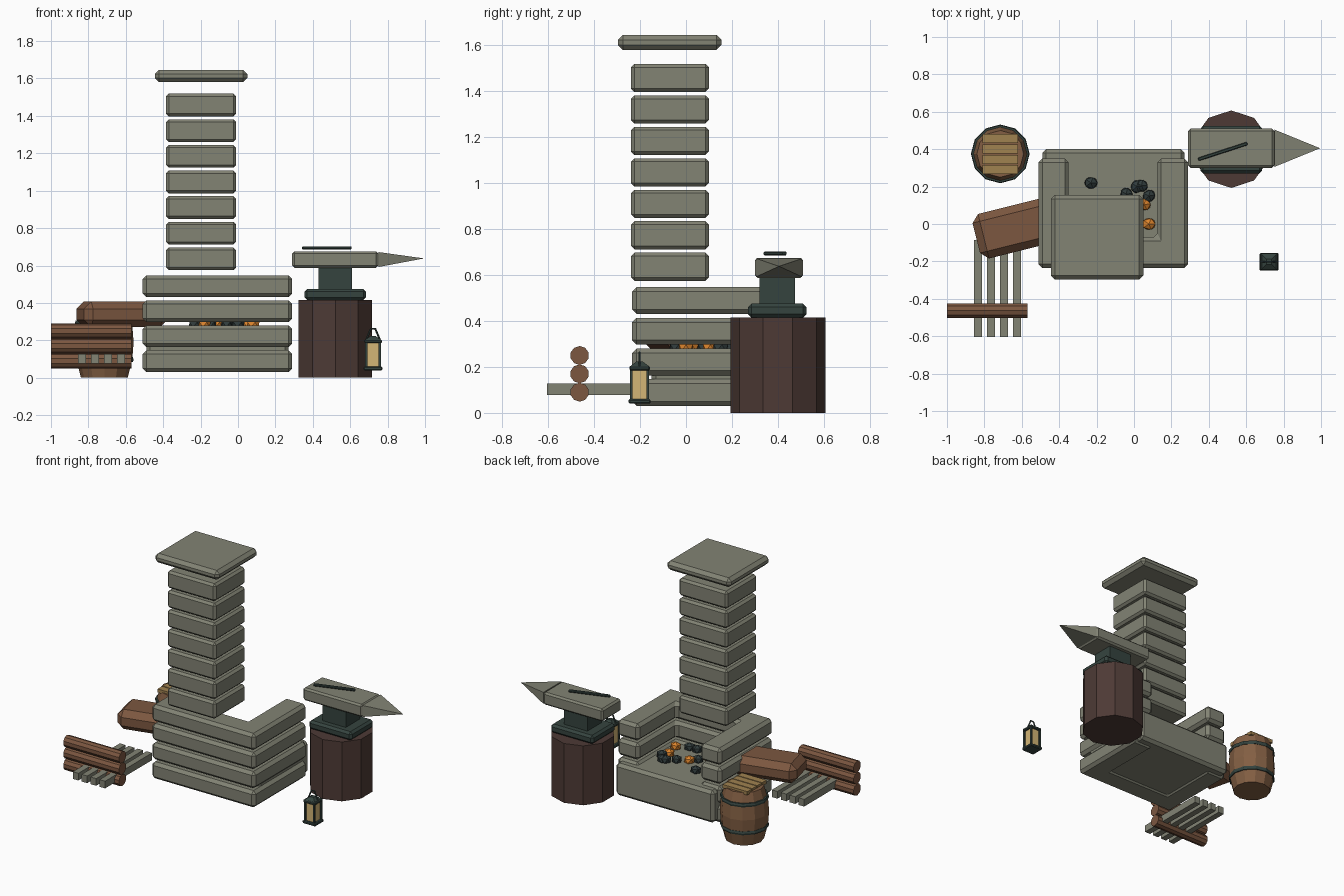
import bpy, bmesh, math
from mathutils import Vector, Matrix

if "Cube" in bpy.data.objects:
    bpy.data.objects.remove(bpy.data.objects["Cube"])


def material(name, hexcode):
    m = bpy.data.materials.new(name)
    rgb = [int(hexcode[i:i + 2], 16) / 255 for i in (0, 2, 4)]
    lin = [c / 12.92 if c < 0.04045 else ((c + 0.055) / 1.055) ** 2.4 for c in rgb]
    m.diffuse_color = (*lin, 1)
    m.use_nodes = True
    m.node_tree.nodes["Principled BSDF"].inputs["Base Color"].default_value = m.diffuse_color
    return m


STONE = material("stone", "828374")
IRON = material("dark iron", "35443f")
COAL = material("coal", "303b3b")
EMBER = material("ember", "dc842c")
STUMP = material("dark wood", "4d3a35")
LOG = material("log brown", "7c5740")
BARREL = material("barrel wood", "835f43")
PLANK = material("plank tan", "a08250")
GLASS = material("lamp glow", "d4b676")


def finish(name, bm, mats, bevel=0):
    bmesh.ops.recalc_face_normals(bm, faces=bm.faces[:])
    me = bpy.data.meshes.new(name)
    bm.to_mesh(me)
    bm.free()
    ob = bpy.data.objects.new(name, me)
    bpy.context.collection.objects.link(ob)
    for m in mats if isinstance(mats, list) else [mats]:
        me.materials.append(m)
    if bevel:
        b = ob.modifiers.new("bevel", "BEVEL")
        b.width, b.segments = bevel, 1
    return ob


def box(name, x, y, z, mat, bevel=0, angle=0):
    """Box from (min, max) ranges, optionally turned about its own centre."""
    bm = bmesh.new()
    size = [r[1] - r[0] for r in (x, y, z)]
    mid = [(r[1] + r[0]) / 2 for r in (x, y, z)]
    bmesh.ops.create_cube(bm, size=1, matrix=Matrix.Translation(mid)
                          @ Matrix.Rotation(angle, 4, "Z") @ Matrix.Diagonal((*size, 1)))
    return finish(name, bm, mat, bevel)


def prism(name, points, z0, z1, mat, bevel=0):
    bm = bmesh.new()
    face = bm.faces.new([bm.verts.new((x, y, z0)) for x, y in points])
    new = bmesh.ops.extrude_face_region(bm, geom=[face])["geom"]
    bmesh.ops.translate(bm, vec=(0, 0, z1 - z0),
                        verts=[g for g in new if isinstance(g, bmesh.types.BMVert)])
    return finish(name, bm, mat, bevel)


def cone(name, centre, r1, r2, depth, sides, mat, rot=Matrix()):
    bm = bmesh.new()
    bmesh.ops.create_cone(bm, cap_ends=True, segments=sides, radius1=r1, radius2=r2,
                          depth=depth, matrix=Matrix.Translation(centre) @ rot)
    return finish(name, bm, mat)


def lathe(name, centre, profile, sides, mat):
    """Revolve a (radius, z) profile and cap both ends."""
    bm = bmesh.new()
    rings = [[bm.verts.new((centre[0] + r * math.sin(2 * math.pi * i / sides),
                            centre[1] + r * math.cos(2 * math.pi * i / sides), z))
              for i in range(sides)] for r, z in profile]
    for a, b in zip(rings, rings[1:]):
        for i in range(sides):
            j = (i + 1) % sides
            bm.faces.new((a[i], a[j], b[j], b[i]))
    bm.faces.new(rings[0])
    bm.faces.new(rings[-1])
    return finish(name, bm, mat)


# Forge: hearth slab and four U-shaped stone courses, open at the back
box("hearth_slab", (-0.49, 0.27), (-0.15, 0.40), (0.04, 0.265), STONE, 0.02)
U = [(-0.51, 0.35), (-0.51, -0.235), (0.29, -0.235), (0.29, 0.35),
     (0.125, 0.35), (0.125, -0.07), (-0.35, -0.07), (-0.35, 0.35)]
for i in range(4):
    z = 0.03 + 0.1335 * i
    prism(f"wall_course_{i}", U, z, z + 0.117, STONE, 0.02)

# Chimney blocks and cap
for i in range(7):
    z = 0.575 + 0.137 * i
    box(f"chimney_block_{i}", (-0.385, -0.01), (-0.24, 0.10), (z, z + 0.122), STONE, 0.015)
box("chimney_cap", (-0.445, 0.05), (-0.297, 0.155), (1.58, 1.645), STONE, 0.022)

# Coals and embers
COALS = [(-0.23, 0.22), (0.015, 0.2), (0.04, 0.205), (0.08, 0.15), (-0.04, 0.16),
         (0.0, -0.04), (-0.06, -0.04), (-0.15, 0.08)]
EMBERS = [(0.08, 0.0), (-0.11, 0.12), (0.055, 0.105), (-0.18, 0.02)]
for kind, spots, mat in (("coal", COALS, COAL), ("ember", EMBERS, EMBER)):
    for i, (x, y) in enumerate(spots):
        bm = bmesh.new()
        bmesh.ops.create_icosphere(bm, subdivisions=1, radius=0.039,
                                   matrix=Matrix.Translation((x, y, 0.283))
                                   @ Matrix.Rotation(i * 1.3, 4, "Z")
                                   @ Matrix.Diagonal((1, 0.9, 0.8, 1)))
        finish(f"{kind}_{i}", bm, mat)

# Bellows block pushed into the forge's left wall
box("bellows", (-0.85, -0.39), (-0.142, 0.103), (0.27, 0.408), LOG, 0.04, math.radians(14))

# Anvil on its stump
lathe("stump", (0.52, 0.40), [(0.207, 0), (0.207, 0.415)], 10, STUMP)
box("anvil_foot", (0.355, 0.685), (0.27, 0.525), (0.415, 0.475), IRON, 0.015)
box("anvil_waist", (0.43, 0.61), (0.32, 0.475), (0.47, 0.595), IRON)
box("anvil_body", (0.29, 0.75), (0.30, 0.51), (0.587, 0.675), STONE, 0.012)
bm = bmesh.new()
base = [bm.verts.new((0.75, y, z)) for y, z in
        ((0.305, 0.592), (0.505, 0.592), (0.505, 0.672), (0.305, 0.672))]
tip = bm.verts.new((0.995, 0.405, 0.638))
bm.faces.new(base)
for i in range(4):
    bm.faces.new((base[i], base[(i + 1) % 4], tip))
finish("anvil_horn", bm, STONE)
box("iron_rod", (0.337, 0.613), (0.379, 0.397), (0.686, 0.702), IRON, 0.004, math.radians(18))

# Barrel with two hoops and a planked lid
BC = (-0.715, 0.375)
lathe("barrel", BC, [(0.125, 0), (0.15, 0.1), (0.157, 0.19), (0.15, 0.28), (0.125, 0.37)],
      12, BARREL)
for i, z in enumerate((0.085, 0.28)):
    lathe(f"barrel_hoop_{i}", BC, [(0.153, z), (0.157, z + 0.012), (0.153, z + 0.025)], 12, IRON)
for i in range(4):
    y = BC[1] - 0.108 + 0.055 * i
    box(f"lid_plank_{i}", (-0.81, -0.62), (y, y + 0.048), (0.36, 0.385), PLANK)

# Stacked logs over a row of slats
TURN = Matrix.Rotation(math.pi / 2, 4, "Y") @ Matrix.Rotation(math.pi / 10, 4, "Z")
for i in range(3):
    cone(f"stacked_log_{i}", (-0.785, -0.463, 0.09 + 0.08 * i), 0.041, 0.041, 0.43, 10, LOG, TURN)
for i in range(4):
    x = -0.855 + 0.069 * i
    box(f"slat_{i}", (x, x + 0.043), (-0.605, -0.085), (0.077, 0.127), STONE)

# Lantern: plates, posts, glowing pane block, roof and handle
LX, LY = 0.722, -0.202
for name, h, z in (("lantern_base", 0.05, (0.04, 0.06)), ("lantern_top", 0.047, (0.185, 0.205))):
    box(name, (LX - h, LX + h), (LY - h * 0.95, LY + h * 0.95), z, IRON, 0.005)
box("lantern_glass", (LX - 0.032, LX + 0.032), (LY - 0.032, LY + 0.032), (0.055, 0.19), GLASS)
for sx in (-1, 1):
    for sy in (-1, 1):
        px, py = LX + 0.036 * sx, LY + 0.036 * sy
        box("lantern_post", (px - 0.006, px + 0.006), (py - 0.006, py + 0.006), (0.05, 0.19), IRON)
cone("lantern_roof", (LX, LY, 0.213), 0.058, 0.02, 0.02, 4, IRON, Matrix.Rotation(math.pi / 4, 4, "Z"))
path = [Vector((LX + dx, LY, z)) for dx, z in ((-0.036, 0.205), (-0.012, 0.262), (0.012, 0.262), (0.036, 0.205))]
for i, (a, b) in enumerate(zip(path, path[1:])):
    rot = (b - a).to_track_quat("Z", "Y").to_matrix().to_4x4()
    cone(f"lantern_handle_{i}", (a + b) / 2, 0.005, 0.005, (b - a).length + 0.004, 6, IRON, rot)
